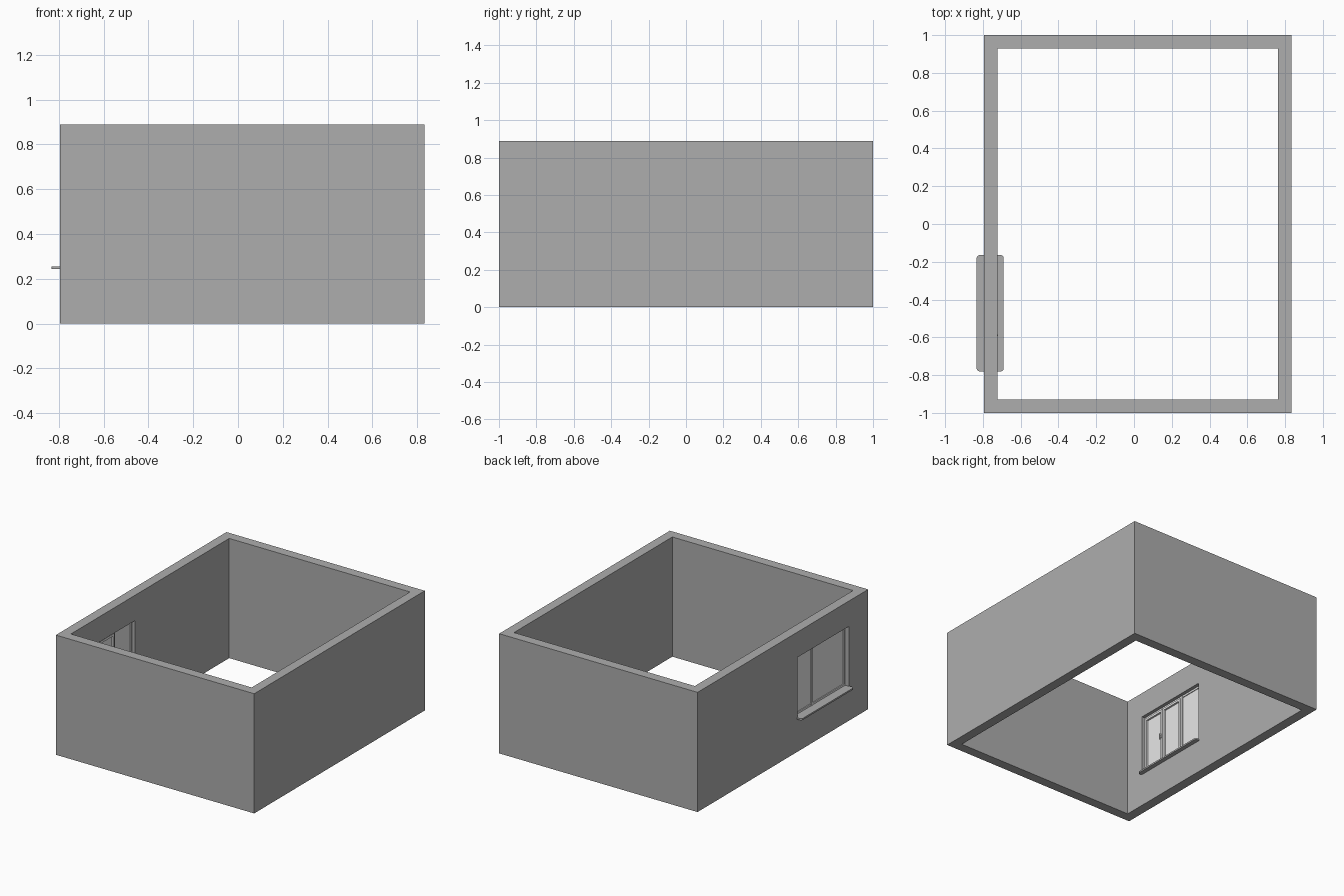
import bpy
import bmesh
from mathutils import Vector

if "Cube" in bpy.data.objects:
    bpy.data.objects.remove(bpy.data.objects["Cube"], do_unlink=True)


def make_material(name, value):
    mat = bpy.data.materials.new(name)
    mat.use_nodes = True
    colour = (value, value, value, 1)
    mat.diffuse_color = colour
    mat.node_tree.nodes["Principled BSDF"].inputs["Base Color"].default_value = colour
    return mat


wall_grey = make_material("wall grey", 0.42)
window_white = make_material("window white", 0.8)


def box(name, xs, ys, zs, mat, round_corners=0):
    """Box between limits, with optional rounding of its upright edges."""
    bm = bmesh.new()
    bmesh.ops.create_cube(bm, size=1)
    for v in bm.verts:
        v.co = Vector(lim[0] if c < 0 else lim[1] for c, lim in zip(v.co, (xs, ys, zs)))
    if round_corners:
        upright = [e for e in bm.edges
                   if abs(e.verts[0].co.z - e.verts[1].co.z) > 0.001]
        bmesh.ops.bevel(bm, geom=upright, offset=round_corners, segments=4,
                        profile=0.5, affect="EDGES")
    mesh = bpy.data.meshes.new(name)
    bm.to_mesh(mesh)
    bm.free()
    mesh.materials.append(mat)
    obj = bpy.data.objects.new(name, mesh)
    bpy.context.collection.objects.link(obj)
    return obj


def cut(obj, cutter):
    mod = obj.modifiers.new("cut", "BOOLEAN")
    mod.operation = "DIFFERENCE"
    mod.solver = "EXACT"
    mod.object = cutter
    bpy.context.view_layer.objects.active = obj
    bpy.ops.object.modifier_apply(modifier=mod.name)
    bpy.data.objects.remove(cutter, do_unlink=True)


def frame(name, xs, ys, zs, width):
    """Rectangular frame standing in the wall plane."""
    obj = box(name, xs, ys, zs, window_white)
    hole = box("frame_cutter", (xs[0] - 1, xs[1] + 1), (ys[0] + width, ys[1] - width),
               (zs[0] + width, zs[1] - width), window_white)
    cut(obj, hole)
    return obj


# Four walls, open above and below, with a window opening
walls = box("walls", (-0.795, 0.833), (-1, 1), (0, 0.888), wall_grey)
cut(walls, box("room_cutter", (-0.722, 0.762), (-0.928, 0.928), (-1, 2), wall_grey))
left, right, bottom, top = -0.774, -0.174, 0.25, 0.7
cut(walls, box("window_cutter", (-0.9, -0.6), (left, right), (bottom, top), wall_grey))

# Sill board through the wall
box("window_sill", (-0.833, -0.69), (-0.78, -0.165), (0.243, 0.255), wall_grey, 0.015)

# Fixed frame, pane and mullion
mullion = -0.385
bottom = 0.255
frame("window_frame", (-0.764, -0.748), (left, right), (bottom, top), 0.014)
box("window_pane", (-0.758, -0.754), (left, right), (bottom, top), window_white)
box("window_mullion", (-0.766, -0.746), (mullion - 0.01, mullion + 0.01),
    (bottom, top), window_white)

# Two opening sashes on the room side
meeting = (left + mullion) / 2
for name, ys in (("outer_sash", (left + 0.01, meeting - 0.002)),
                 ("inner_sash", (meeting + 0.002, mullion - 0.006))):
    frame(name, (-0.756, -0.74), ys, (bottom + 0.01, top - 0.016), 0.016)

# Handle
handle_y = meeting - 0.01
box("handle_plate", (-0.741, -0.736), (handle_y - 0.006, handle_y + 0.006),
    (0.46, 0.49), window_white)
box("handle_neck", (-0.737, -0.724), (handle_y - 0.003, handle_y + 0.003),
    (0.476, 0.484), window_white)
box("handle_grip", (-0.727, -0.721), (handle_y - 0.004, handle_y + 0.004),
    (0.44, 0.486), window_white)
